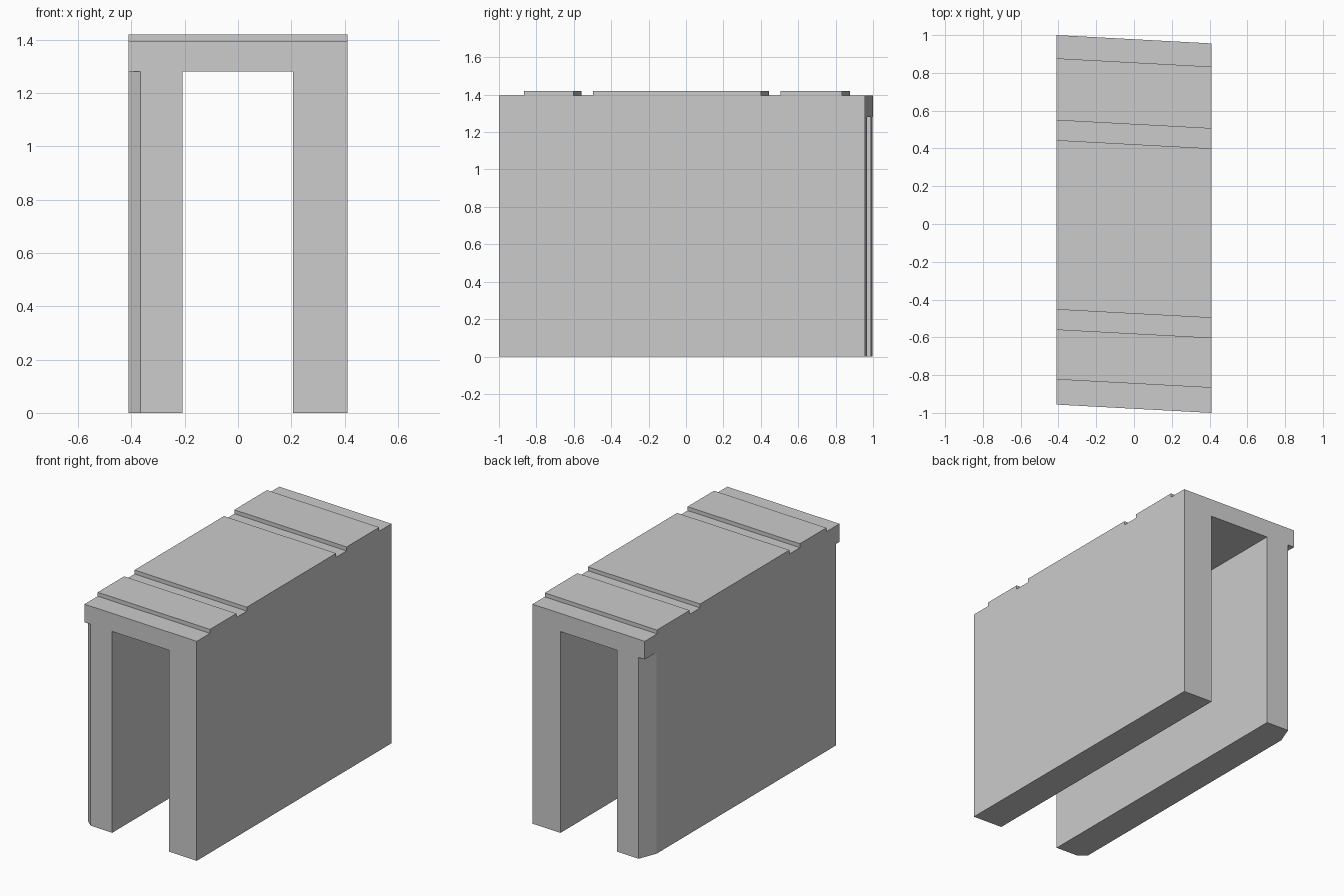
import bpy
import bmesh
from mathutils import Vector

if "Cube" in bpy.data.objects:
    bpy.data.objects.remove(bpy.data.objects["Cube"])

HALF_W = 0.41     # half width in x
HALF_L = 0.978    # half length in y before the skew
SKEW = -0.022 / HALF_W
TOP, RAISED, CEILING = 1.395, 1.42, 1.28


def prism(name, outline, offset):
    """Close an outline of 3D points and extrude it along offset."""
    bm = bmesh.new()
    face = bm.faces.new([bm.verts.new(p) for p in outline])
    ext = bmesh.ops.extrude_face_region(bm, geom=[face], use_keep_orig=True)
    moved = [v for v in ext["geom"] if isinstance(v, bmesh.types.BMVert)]
    bmesh.ops.translate(bm, verts=moved, vec=Vector(offset))
    bmesh.ops.recalc_face_normals(bm, faces=bm.faces)
    mesh = bpy.data.meshes.new(name)
    bm.to_mesh(mesh)
    bm.free()
    obj = bpy.data.objects.new(name, mesh)
    bpy.context.collection.objects.link(obj)
    return obj


def cut(target, cutter):
    """Subtract the cutter, bake the result and discard the cutter."""
    mod = target.modifiers.new("cut", "BOOLEAN")
    mod.operation = "DIFFERENCE"
    mod.solver = "EXACT"
    mod.object = cutter
    cutter.hide_render = True
    bpy.context.view_layer.objects.active = target
    bpy.ops.object.modifier_apply(modifier=mod.name)
    bpy.data.objects.remove(cutter)


# Skewed block with three raised strips along its top profile
strips = [(-0.845, -0.58), (-0.475, 0.422), (0.527, 0.855)]
profile = [(-HALF_L, 0), (-HALF_L, TOP)]
for a, b in strips:
    profile += [(a, TOP), (a, RAISED), (b, RAISED), (b, TOP)]
profile += [(HALF_L, TOP), (HALF_L, 0)]
left = -HALF_W
portal = prism("portal_block",
               [(left, y + SKEW * left, z) for y, z in profile],
               (2 * HALF_W, 2 * HALF_W * SKEW, 0))

# Passage between the two walls
cut(portal, prism("passage_cutter",
                  [(-0.208, -2, -0.2), (0.206, -2, -0.2),
                   (0.206, -2, CEILING), (-0.208, -2, CEILING)],
                  (0, 4, 0)))

# Chamfers on the left wall's outer corners, stopping under the lintel
inner = left + 0.045
for end, depth in ((1, 0.12), (-1, 0.037)):
    y_in = end * HALF_L + SKEW * inner
    y_side = end * (HALF_L - depth) + SKEW * left
    step = Vector((inner - left, y_in - y_side, 0))
    p = Vector((left, y_side, -0.2)) - step
    q = Vector((inner, y_in, -0.2)) + step
    corner = Vector((p.x, q.y, -0.2))
    cut(portal, prism("chamfer_cutter", [p, q, corner], (0, 0, CEILING + 0.2)))
